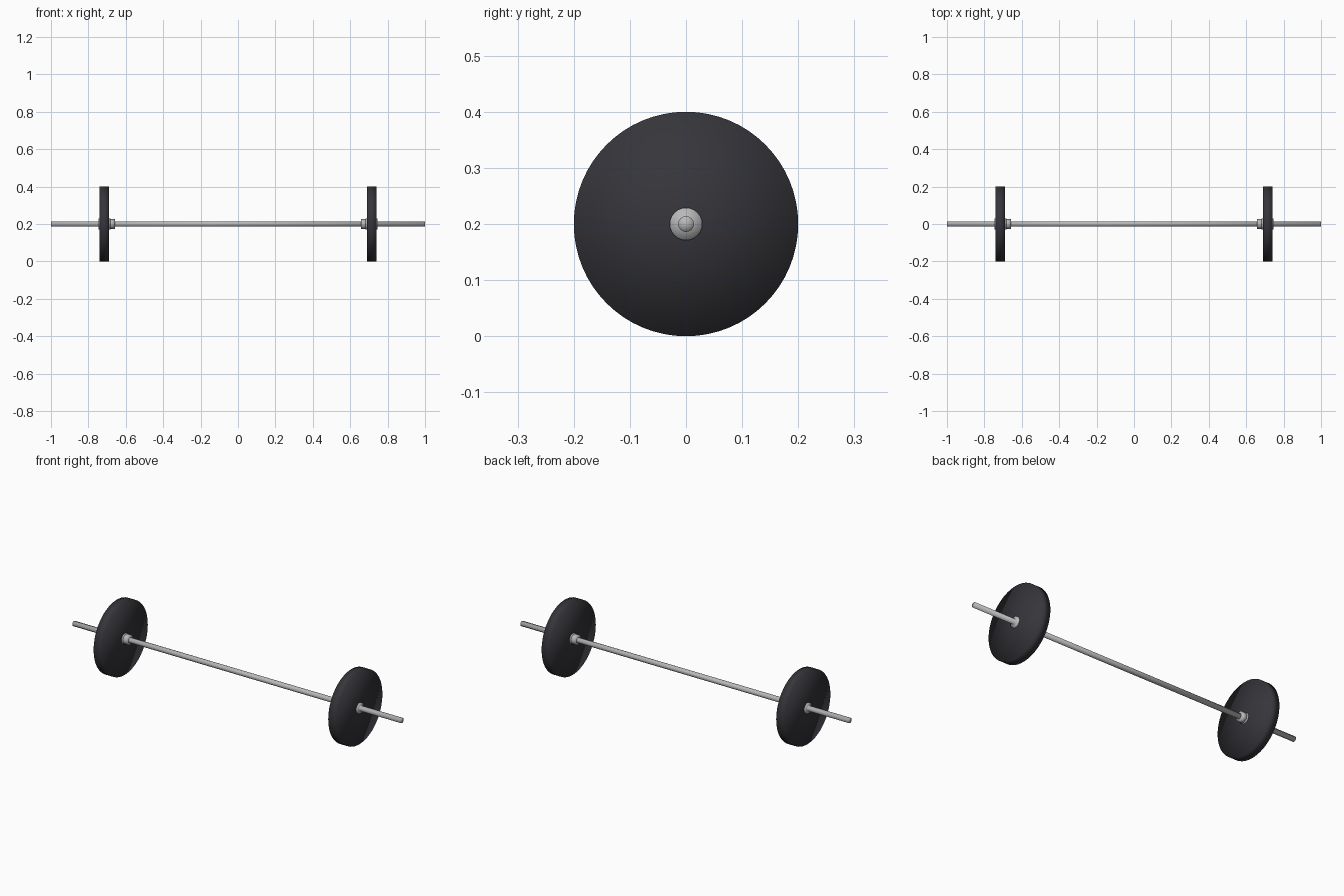
import bpy, math

if "Cube" in bpy.data.objects:
    bpy.data.objects.remove(bpy.data.objects["Cube"])


def material(name, rgb):
    m = bpy.data.materials.new(name)
    m.diffuse_color = (*rgb, 1)
    m.use_nodes = True
    m.node_tree.nodes["Principled BSDF"].inputs["Base Color"].default_value = m.diffuse_color
    return m


STEEL = material("brushed_steel", (0.48, 0.48, 0.48))
RUBBER = material("black_rubber", (0.036, 0.036, 0.043))
AXIS_Z = 0.2


def rod(name, x0, x1, radius, sides, mat):
    """Smooth cylinder lying along x."""
    bpy.ops.mesh.primitive_cylinder_add(
        vertices=sides, radius=radius, depth=abs(x1 - x0), end_fill_type='TRIFAN',
        location=((x0 + x1) / 2, 0, AXIS_Z), rotation=(0, math.pi / 2, 0))
    ob = bpy.context.object
    ob.name = name
    ob.data.materials.append(mat)
    bpy.ops.object.shade_smooth()
    return ob


# Long bar
rod("bar", -1, 1, 0.014, 24, STEEL)

# Weight, hub and inner collar on each end
for side, s in (("left", -1), ("right", 1)):
    rod(side + "_weight_plate", s * 0.69, s * 0.74, 0.2, 64, RUBBER)
    rod(side + "_hub", s * 0.683, s * 0.747, 0.029, 24, STEEL)
    rod(side + "_collar", s * 0.658, s * 0.69, 0.026, 24, STEEL)
